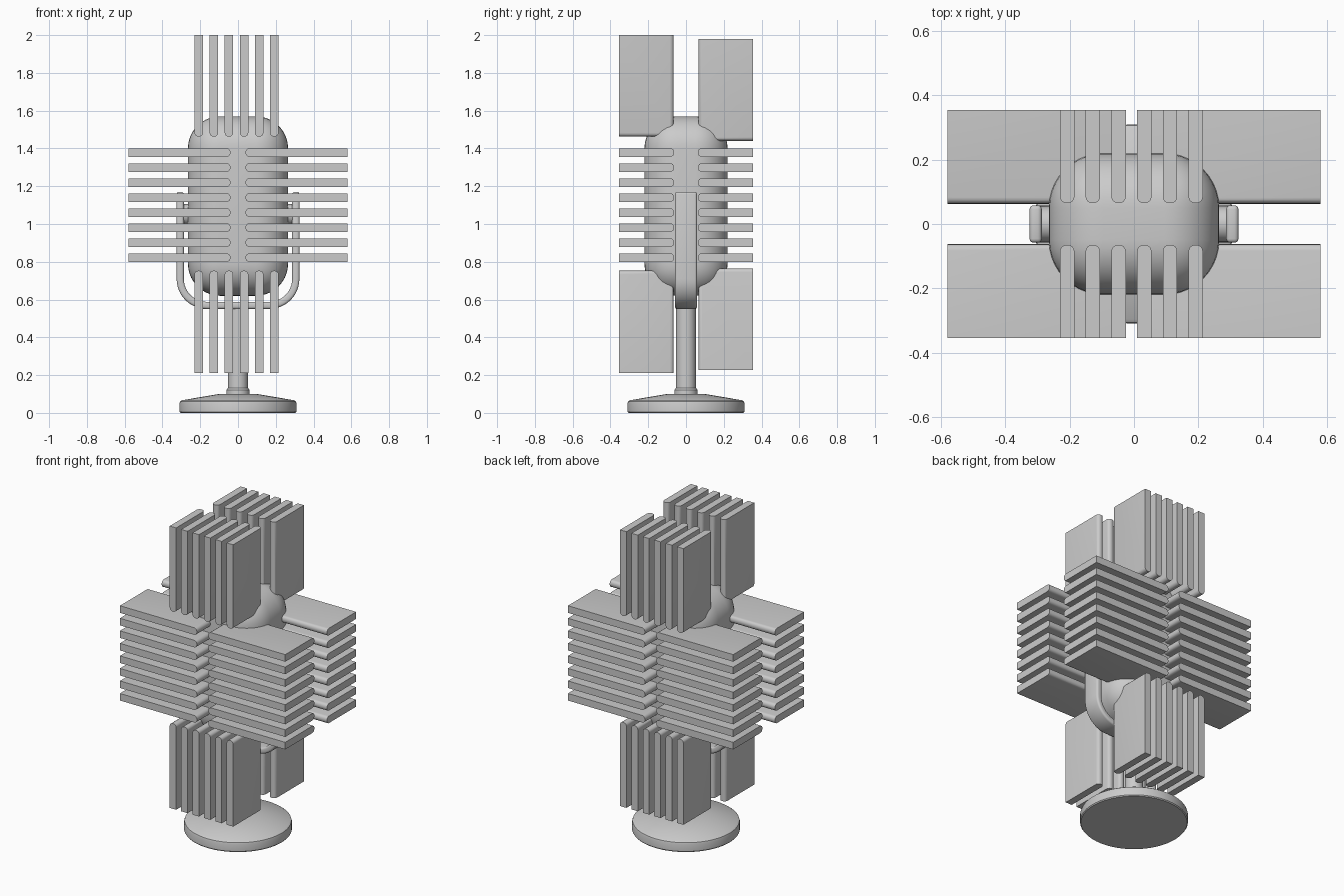
import bpy, bmesh, math
from mathutils import Vector

if "Cube" in bpy.data.objects:
    bpy.data.objects.remove(bpy.data.objects["Cube"])


def finish(name, bm, angle=35):
    bmesh.ops.recalc_face_normals(bm, faces=bm.faces)
    me = bpy.data.meshes.new(name)
    bm.to_mesh(me)
    bm.free()
    ob = bpy.data.objects.new(name, me)
    bpy.context.collection.objects.link(ob)
    bpy.ops.object.select_all(action='DESELECT')
    bpy.context.view_layer.objects.active = ob
    ob.select_set(True)
    bpy.ops.object.shade_smooth_by_angle(angle=math.radians(angle))
    return ob


def add_box(bm, lo, hi):
    lo, hi = Vector(lo), Vector(hi)
    verts = bmesh.ops.create_cube(bm, size=1)["verts"]
    for v in verts:
        v.co = (lo + hi) / 2 + v.co * (hi - lo)
    return verts


def add_slab(bm, lo, hi, thin, inner):
    """Box whose long edges on the inner sides (axis -> position) are rounded."""
    verts = add_box(bm, lo, hi)
    edges = []
    for e in {e for v in verts for e in v.link_edges}:
        a, b = (v.co for v in e.verts)
        if abs(a[thin] - b[thin]) > 1e-5:
            continue
        if any(abs(a[k] - p) < 1e-4 and abs(b[k] - p) < 1e-4 for k, p in inner.items()):
            edges.append(e)
    bmesh.ops.bevel(bm, geom=edges, offset=0.02, segments=4, profile=0.5, affect='EDGES')


def lathe(name, profile, steps=48):
    bm = bmesh.new()
    vs = [bm.verts.new((r, 0, z)) for r, z in profile]
    es = [bm.edges.new(p) for p in zip(vs, vs[1:])]
    bmesh.ops.spin(bm, geom=vs + es, cent=(0, 0, 0), axis=(0, 0, 1),
                   angle=2 * math.pi, steps=steps)
    bmesh.ops.remove_doubles(bm, verts=bm.verts, dist=1e-4)
    return finish(name, bm)


# Rounded microphone body
bm = bmesh.new()
add_box(bm, (-0.265, -0.22, 0.62), (0.265, 0.22, 1.57))
bmesh.ops.bevel(bm, geom=bm.edges[:], offset=0.17, segments=10, profile=0.5, affect='EDGES')
finish("microphone_body", bm, 60)

# Horizontal grille slabs: four stacks of eight
T = 0.0225
for sx, side in ((-1, "left"), (1, "right")):
    for sy, face in ((-1, "front"), (1, "back")):
        bm = bmesh.new()
        xs = sorted((sx * 0.04, sx * 0.58))
        ys = sorted((sy * 0.063, sy * 0.355))
        for i in range(8):
            z = 0.822 + 0.08 * i - 0.0005 * i
            add_slab(bm, (xs[0], ys[0], z - T), (xs[1], ys[1], z + T), 2,
                     {0: sx * 0.04, 1: sy * 0.063})
        finish(f"grille_slabs_{side}_{face}", bm)

# Vertical grille slabs: four rows of six
for name, sy, z0, z1, zin in (("top_front", -1, 1.463, 2.0, 1.463),
                              ("top_back", 1, 1.44, 1.98, 1.44),
                              ("bottom_front", -1, 0.212, 0.753, 0.753),
                              ("bottom_back", 1, 0.228, 0.765, 0.765)):
    bm = bmesh.new()
    ys = sorted((sy * 0.065, sy * 0.355))
    for i in range(6):
        x = -0.208 + 0.08 * i
        add_slab(bm, (x - T, ys[0], z0), (x + T, ys[1], z1), 0,
                 {1: sy * 0.065, 2: zin})
    finish(f"grille_slabs_{name}", bm)

# U-shaped yoke


def u_outline(x, bottom, r, n=12):
    pts = [(-x, 1.17)]
    for s, a0 in ((-1, math.pi), (1, 1.5 * math.pi)):
        for i in range(n + 1):
            a = a0 + i / n * math.pi / 2
            pts.append((s * (x - r) + r * math.cos(a), bottom + r + r * math.sin(a)))
    return pts + [(x, 1.17)]


bm = bmesh.new()
outer, inner = u_outline(0.325, 0.55, 0.16), u_outline(0.287, 0.588, 0.122)
vo = [bm.verts.new((x, -0.058, z)) for x, z in outer]
vi = [bm.verts.new((x, -0.058, z)) for x, z in inner]
faces = [bm.faces.new((vo[i], vo[i + 1], vi[i + 1], vi[i])) for i in range(len(vo) - 1)]
new = bmesh.ops.extrude_face_region(bm, geom=faces)["geom"]
for v in new:
    if isinstance(v, bmesh.types.BMVert):
        v.co.y = 0.058
bmesh.ops.recalc_face_normals(bm, faces=bm.faces)
sharp = [e for e in bm.edges if len(e.link_faces) == 2 and e.calc_face_angle() > 0.8]
bmesh.ops.bevel(bm, geom=sharp, offset=0.012, segments=3, profile=0.5, affect='EDGES')
finish("yoke", bm)

# Pivot knobs between body and yoke
for s, side in ((-1, "left"), (1, "right")):
    bm = bmesh.new()
    bmesh.ops.create_cone(bm, cap_ends=True, segments=32, radius1=0.055, radius2=0.055, depth=0.07)
    for v in bm.verts:
        v.co = Vector((s * 0.26 + v.co.z, v.co.y, 1.05 + v.co.x))
    finish(f"pivot_{side}", bm)

# Stem with collar, and round base
lathe("stem", [(0, 0.08), (0.062, 0.08), (0.062, 0.122), (0.053, 0.132), (0.053, 0.57), (0, 0.57)], 32)
lathe("base", [(0, 0), (0.305, 0), (0.31, 0.006), (0.31, 0.05), (0.307, 0.06),
               (0.297, 0.067), (0.1, 0.1), (0, 0.1)], 64)
